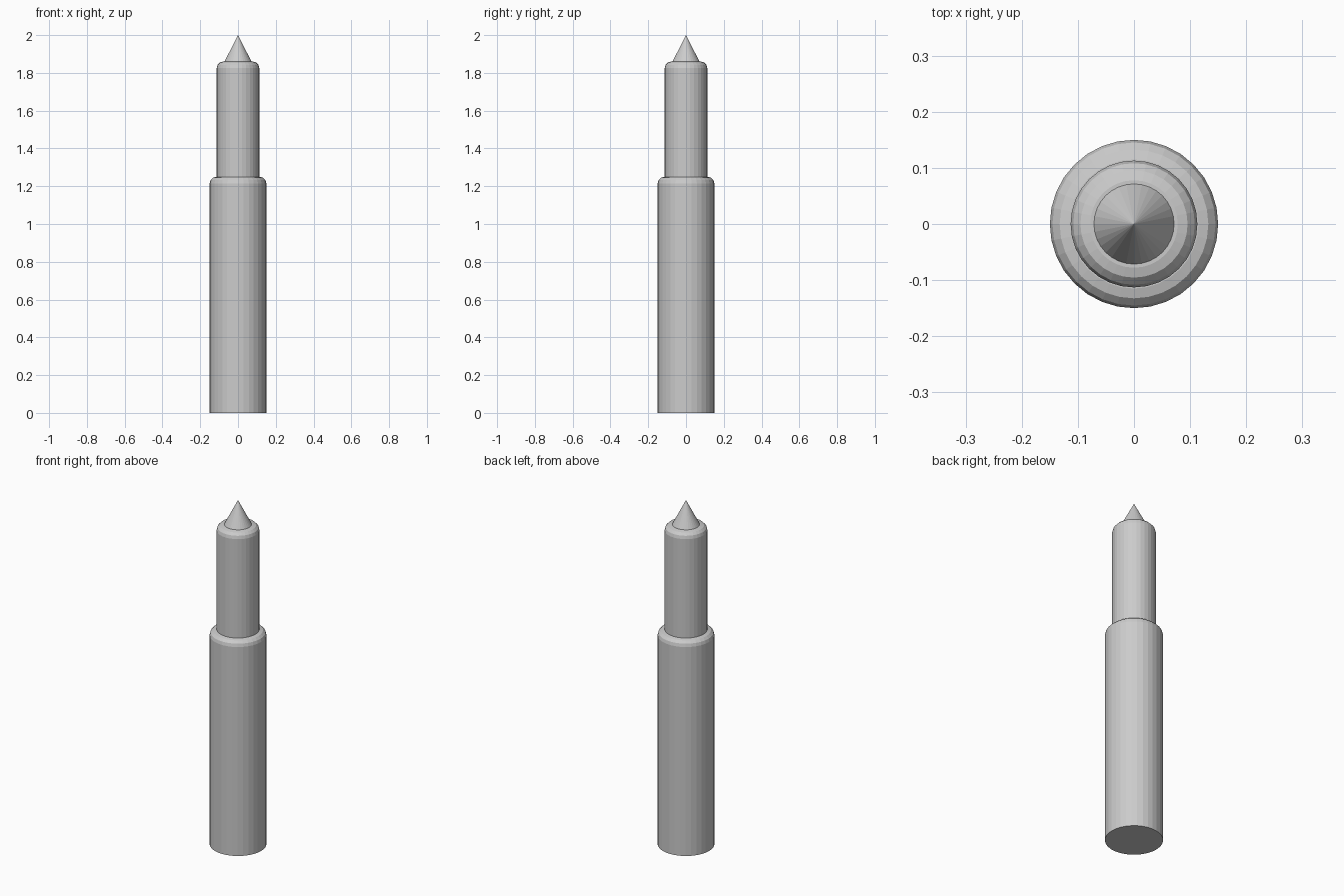
import bpy, math

if "Cube" in bpy.data.objects:
    bpy.data.objects.remove(bpy.data.objects["Cube"])

SIDES = 32


def lathe(name, profile):
    """Closed solid of revolution; a zero radius makes a single tip."""
    verts, faces, rings = [], [], []
    for r, z in profile:
        n = SIDES if r > 0 else 1
        rings.append([len(verts) + i for i in range(n)])
        for i in range(n):
            a = 2 * math.pi * i / SIDES
            verts.append((r * math.cos(a), r * math.sin(a), z))
    for lo, hi in zip(rings, rings[1:]):
        for i in range(SIDES):
            j = (i + 1) % SIDES
            if len(hi) == 1:
                faces.append((lo[i], lo[j], hi[0]))
            else:
                faces.append((lo[i], lo[j], hi[j], hi[i]))
    faces.append(rings[0][::-1])
    if len(rings[-1]) > 1:
        faces.append(rings[-1])
    mesh = bpy.data.meshes.new(name)
    mesh.from_pydata(verts, [], faces)
    ob = bpy.data.objects.new(name, mesh)
    bpy.context.collection.objects.link(ob)
    return ob


def rounded_post(name, radius, z0, z1, bevel, steps=3):
    """Cylinder with a rounded top rim."""
    profile = [(radius, z0)]
    for k in range(steps + 1):
        a = math.pi / 2 * k / steps
        profile.append((radius - bevel + bevel * math.cos(a),
                        z1 - bevel + bevel * math.sin(a)))
    return lathe(name, profile)


# Wide lower shaft, narrower upper shaft, pointed tip
rounded_post("lower_shaft", 0.15, 0.0, 1.25, 0.035)
rounded_post("upper_shaft", 0.113, 1.25, 1.86, 0.035)
lathe("pointed_tip", [(0.073, 1.857), (0.0, 2.0)])
